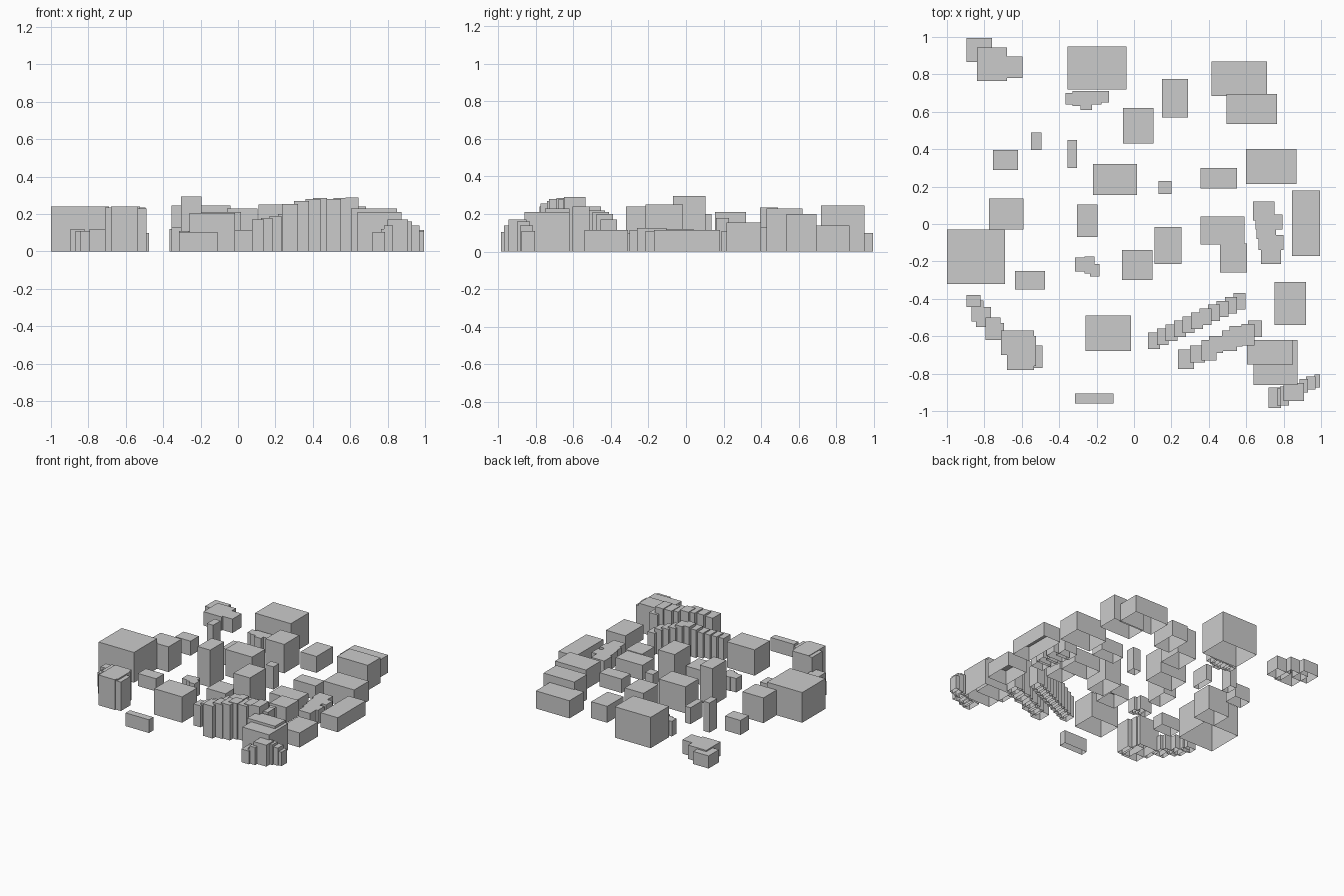
import bpy, bmesh


def block(name, x0, x1, y0, y1, h):
    """Flat-roofed building shell, standing on the ground with an open underside."""
    bm = bmesh.new()
    base = [bm.verts.new((x, y, 0)) for x, y in ((x0, y0), (x1, y0), (x1, y1), (x0, y1))]
    roof = [bm.verts.new((v.co.x, v.co.y, h)) for v in base]
    bm.faces.new(roof)
    for i in range(4):
        j = (i + 1) % 4
        bm.faces.new((base[i], base[j], roof[j], roof[i]))
    mesh = bpy.data.meshes.new(name)
    bm.to_mesh(mesh)
    bm.free()
    ob = bpy.data.objects.new(name, mesh)
    bpy.context.collection.objects.link(ob)
    return ob


def cluster(name, blocks):
    for b in blocks:
        block(name, *b)


# large free-standing buildings
block("west_hall", -1.0, -0.69, -0.32, -0.03, 0.24)
block("north_hall", -0.355, -0.04, 0.72, 0.95, 0.245)
block("northeast_hall", 0.415, 0.71, 0.685, 0.87, 0.14)
block("northeast_block", 0.495, 0.765, 0.535, 0.695, 0.20)
block("east_hall", 0.60, 0.87, 0.215, 0.40, 0.155)
block("east_edge_hall", 0.845, 0.995, -0.17, 0.18, 0.115)
block("southeast_block", 0.75, 0.92, -0.54, -0.31, 0.115)
block("south_block", -0.26, -0.015, -0.68, -0.49, 0.205)
block("south_shed", -0.315, -0.11, -0.96, -0.905, 0.105)
block("corner_block_back", 0.605, 0.85, -0.75, -0.62, 0.23)
block("corner_block_front", 0.64, 0.875, -0.86, -0.62, 0.21)

# town centre
block("centre_tower", -0.305, -0.195, -0.07, 0.105, 0.295)
block("centre_block", -0.22, 0.015, 0.155, 0.32, 0.21)
block("north_tower", -0.06, 0.105, 0.43, 0.62, 0.23)
block("centre_east_tower", 0.11, 0.255, -0.215, -0.015, 0.25)
block("centre_south_house", -0.065, 0.10, -0.30, -0.14, 0.115)
block("small_tower", 0.13, 0.20, 0.16, 0.23, 0.18)
block("thin_house", -0.355, -0.305, 0.30, 0.45, 0.13)
block("north_house", 0.15, 0.29, 0.57, 0.775, 0.13)
block("east_house_back", 0.355, 0.55, 0.19, 0.30, 0.11)
block("east_house_middle", 0.355, 0.59, -0.11, 0.04, 0.12)
block("east_house_front", 0.46, 0.605, -0.26, -0.105, 0.125)

# west side
block("west_block", -0.775, -0.59, -0.03, 0.135, 0.20)
block("west_house", -0.755, -0.62, 0.29, 0.395, 0.115)
block("west_tower", -0.55, -0.495, 0.395, 0.49, 0.235)
block("west_shed", -0.635, -0.475, -0.35, -0.25, 0.10)

# overlapping clusters: x0, x1, y0, y1, height
cluster("northwest_house", [
    (-0.895, -0.76, 0.865, 0.995, 0.10),
    (-0.84, -0.68, 0.765, 0.945, 0.11),
    (-0.72, -0.595, 0.78, 0.895, 0.11),
])
cluster("north_row_house", [
    (-0.365, -0.31, 0.64, 0.70, 0.12), (-0.33, -0.25, 0.63, 0.71, 0.12),
    (-0.285, -0.225, 0.61, 0.71, 0.12), (-0.225, -0.175, 0.64, 0.71, 0.12),
    (-0.19, -0.135, 0.65, 0.71, 0.12),
])
cluster("centre_row_house", [
    (-0.315, -0.255, -0.255, -0.18, 0.11), (-0.265, -0.21, -0.265, -0.175, 0.11),
    (-0.235, -0.185, -0.28, -0.215, 0.11),
])
cluster("east_row_house", [
    (0.635, 0.75, 0.02, 0.12, 0.11), (0.65, 0.795, -0.03, 0.05, 0.11),
    (0.655, 0.76, -0.08, -0.03, 0.11), (0.665, 0.80, -0.14, -0.06, 0.11),
    (0.68, 0.785, -0.215, -0.12, 0.11),
])
cluster("southwest_row_house", [
    (-0.895, -0.82, -0.445, -0.38, 0.12), (-0.87, -0.805, -0.52, -0.41, 0.11),
    (-0.845, -0.765, -0.55, -0.445, 0.11), (-0.795, -0.715, -0.62, -0.50, 0.12),
    (-0.76, -0.695, -0.62, -0.53, 0.12), (-0.71, -0.60, -0.70, -0.57, 0.235),
    (-0.68, -0.535, -0.78, -0.57, 0.24), (-0.595, -0.525, -0.76, -0.60, 0.24),
    (-0.54, -0.49, -0.77, -0.65, 0.23),
])
cluster("southeast_row_house", [
    (0.72, 0.785, -0.985, -0.875, 0.105), (0.765, 0.81, -0.97, -0.88, 0.12),
    (0.78, 0.83, -0.97, -0.87, 0.14), (0.80, 0.87, -0.945, -0.86, 0.17),
    (0.84, 0.91, -0.945, -0.85, 0.17), (0.885, 0.93, -0.90, -0.83, 0.16),
    (0.92, 0.97, -0.885, -0.815, 0.14), (0.965, 0.995, -0.875, -0.805, 0.11),
])
cluster("front_row_tower", [
    (0.235, 0.32, -0.775, -0.67, 0.255), (0.30, 0.38, -0.74, -0.65, 0.27),
    (0.36, 0.44, -0.73, -0.62, 0.28), (0.40, 0.475, -0.69, -0.60, 0.285),
    (0.47, 0.55, -0.68, -0.57, 0.28), (0.51, 0.58, -0.655, -0.545, 0.285),
    (0.575, 0.645, -0.65, -0.535, 0.29), (0.61, 0.685, -0.605, -0.515, 0.24),
])

# slanting back row of narrow towers
heights = (0.17, 0.18, 0.19, 0.20, 0.22, 0.24, 0.24, 0.22, 0.21, 0.20, 0.17)
for i, h in enumerate(heights):
    t = i / (len(heights) - 1)
    cx, cy = 0.108 + 0.457 * t, -0.622 + 0.212 * t
    block("back_row_tower", cx - 0.032, cx + 0.032, cy - 0.046, cy + 0.042, h)
